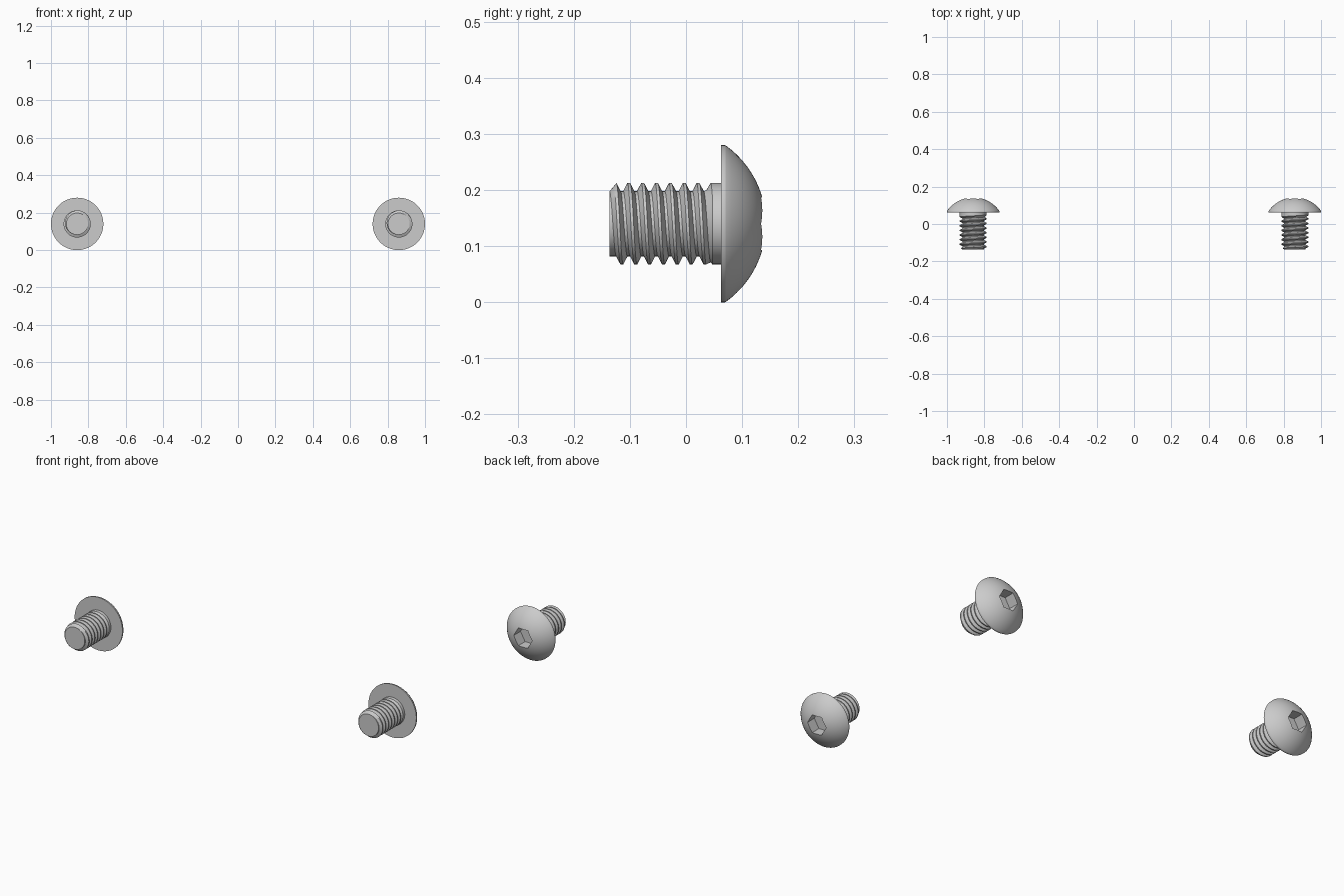
import bpy, bmesh
from math import sin, cos, pi, sqrt, radians

if "Cube" in bpy.data.objects:
    bpy.data.objects.remove(bpy.data.objects["Cube"])

N = 72                               # segments round the axis
HEAD_R, HEAD_Y, RIM_Y = 0.14, 0.0626, 0.0715
DOME_C, DOME_R = -0.029, 0.1715      # sphere behind the domed head
HEX_A, FLOOR_Y = 0.047, 0.078        # hex socket apothem and floor
ROOT, CREST, PITCH = 0.058, 0.0725, 0.0247
END_Y, NECK_Y = -0.136, 0.047


def clamp(v, a=0.0, b=1.0):
    return max(a, min(b, v))


def dome_y(r):
    return DOME_C + sqrt(DOME_R ** 2 - r * r)


def head_profile(t):
    """(radius, y) from socket floor over the dome to the neck."""
    rho = HEX_A / cos(t % (pi / 3) - pi / 6)
    pts = [(rho, FLOOR_Y)]
    for i in range(13):
        r = rho + (HEAD_R - 0.001 - rho) * i / 12
        pts.append((r, dome_y(r)))
    return pts + [(HEAD_R, RIM_Y - 0.002), (HEAD_R, HEAD_Y), (CREST, HEAD_Y)]


def thread_profile(t):
    """Helical thread, faded out at both ends."""
    pts = [(CREST, NECK_Y)]
    for turn in range(9, -4, -1):
        for off, base in ((0.4, ROOT), (0.1, CREST), (-0.1, CREST), (-0.4, ROOT)):
            y = clamp(-0.1205 + PITCH * (turn + off + t / (2 * pi)), END_Y, NECK_Y)
            top = clamp((NECK_Y - y) / 0.012)
            low = clamp((y - END_Y) / 0.012)
            r = CREST + (base - CREST) * top
            pts.append((ROOT + (r - ROOT) * low, y))
    return pts + [(ROOT, END_Y)]


# Screw mesh: columns of points round the y axis
bm = bmesh.new()
cols = []
for i in range(N + 1):
    t = 2 * pi * i / N
    a = t % (2 * pi) if i < N else 0.0
    pts = head_profile(a) + thread_profile(t)
    cols.append([bm.verts.new((r * cos(t), y, -r * sin(t))) for r, y in pts])
for a, b in zip(cols, cols[1:]):
    for k in range(len(a) - 1):
        bm.faces.new((a[k], b[k], b[k + 1], a[k + 1]))
bmesh.ops.remove_doubles(bm, verts=bm.verts, dist=1e-5)

# Socket floor and shank end caps
bmesh.ops.holes_fill(bm, edges=[e for e in bm.edges if e.is_boundary], sides=0)
bmesh.ops.recalc_face_normals(bm, faces=bm.faces)
mesh = bpy.data.meshes.new("button_head_screw")
bm.to_mesh(mesh)
bm.free()

# Left and right screws share the mesh
for name, x in (("left_screw", -0.86), ("right_screw", 0.86)):
    ob = bpy.data.objects.new(name, mesh)
    ob.location = (x, 0, HEAD_R)
    bpy.context.collection.objects.link(ob)
    ob.select_set(True)
    bpy.context.view_layer.objects.active = ob
bpy.ops.object.shade_smooth_by_angle(angle=radians(28))
